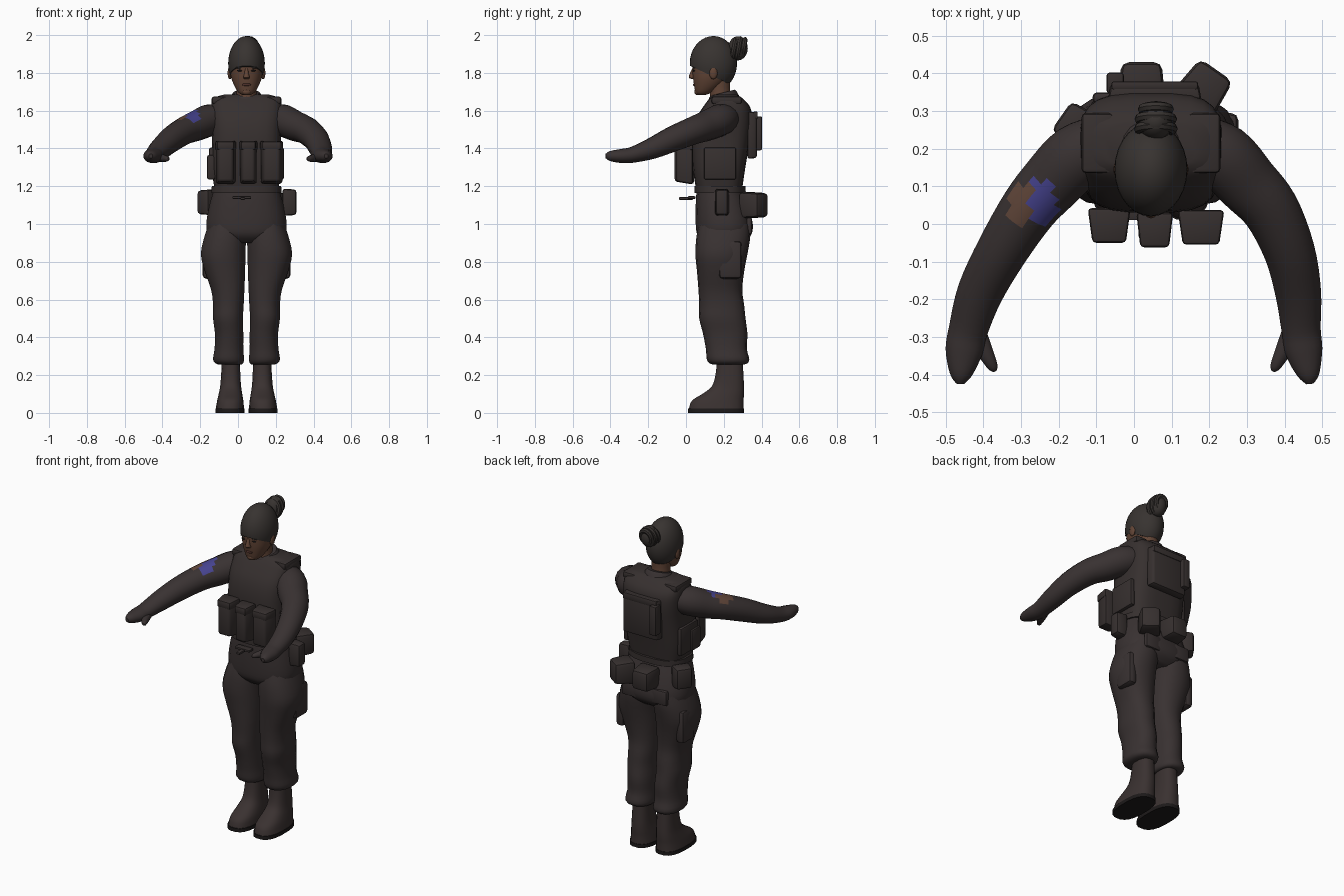
import bpy, bmesh, math
from mathutils import Vector, Matrix

cube = bpy.data.objects.get("Cube")
if cube:
    bpy.data.objects.remove(cube, do_unlink=True)

CX = 0.045  # body centre line


def material(name, r, g, b):
    m = bpy.data.materials.new(name)
    m.use_nodes = True
    m.diffuse_color = (r, g, b, 1)
    bsdf = m.node_tree.nodes["Principled BSDF"]
    bsdf.inputs["Base Color"].default_value = (r, g, b, 1)
    bsdf.inputs["Roughness"].default_value = 0.9
    return m


FABRIC = material("dark fabric", 0.040, 0.031, 0.031)
GEAR = material("dark webbing", 0.037, 0.029, 0.028)
KNIT = material("dark knit", 0.039, 0.033, 0.030)
BOOT = material("boot leather", 0.042, 0.031, 0.030)
SOLE = material("black rubber", 0.012, 0.010, 0.010)
SKIN = material("brown skin", 0.120, 0.058, 0.036)
LIP = material("dark lip", 0.075, 0.030, 0.024)
BLUE = material("patch blue", 0.060, 0.055, 0.270)
TAN = material("patch brown", 0.120, 0.062, 0.042)


def finish(name, bm, *mats, angle=40):
    bmesh.ops.recalc_face_normals(bm, faces=bm.faces)
    mesh = bpy.data.meshes.new(name)
    bm.to_mesh(mesh)
    bm.free()
    ob = bpy.data.objects.new(name, mesh)
    bpy.context.collection.objects.link(ob)
    for m in mats:
        mesh.materials.append(m)
    bpy.ops.object.select_all(action='DESELECT')
    ob.select_set(True)
    bpy.context.view_layer.objects.active = ob
    bpy.ops.object.shade_smooth_by_angle(angle=math.radians(angle))
    return ob


def smooth_rings(rings, steps):
    """Catmull-Rom interpolation of whole ring tuples."""
    out = []
    pts = [Vector(r) for r in rings]
    for i in range(len(pts) - 1):
        p0, p1, p2 = pts[max(i - 1, 0)], pts[i], pts[i + 1]
        p3 = pts[min(i + 2, len(pts) - 1)]
        for k in range(steps):
            t = k / steps
            out.append(p1 + (p2 - p0) * (t / 2)
                       + (2 * p0 - 5 * p1 + 4 * p2 - p3) * (t * t / 2)
                       + (3 * p1 - p0 - 3 * p2 + p3) * (t ** 3 / 2))
    return out + [pts[-1]]


def loft(name, rings, *mats, n=16, power=2.0, steps=3, limb=False, tilt=0, rule=None):
    """Skin rings of (x, y, z, half width, half depth), level or across a limb path."""
    bm = bmesh.new()
    rings = smooth_rings(rings, steps)
    loops = []
    for i, r in enumerate(rings):
        c, u, v = Vector(r[:3]), Vector((1, 0, 0)), Vector((0, 1, 0))
        if limb:
            a, b = rings[max(i - 1, 0)], rings[min(i + 1, len(rings) - 1)]
            t = (Vector(b[:3]) - Vector(a[:3])).normalized()
            u = t.cross(Vector((0, 0, 1))).normalized()
            v = u.cross(t)
        loop = []
        for k in range(n):
            ang = 2 * math.pi * (k + 0.5) / n
            p, q = (math.copysign(abs(f) ** (2 / power), f)
                    for f in (math.cos(ang), math.sin(ang)))
            co = c + u * max(r[3], 0.003) * p + v * max(r[4], 0.003) * q
            co.z += tilt * (co.y - c.y)
            loop.append(bm.verts.new(co))
        loops.append(loop)
    for a, b in zip(loops, loops[1:]):
        for k in range(n):
            bm.faces.new((a[k], a[(k + 1) % n], b[(k + 1) % n], b[k]))
    bm.faces.new(loops[0])
    bm.faces.new(loops[-1])
    bmesh.ops.recalc_face_normals(bm, faces=bm.faces)
    if rule:
        for f in bm.faces:
            f.material_index = rule(f)
    return finish(name, bm, *mats)


def body(name, rows, *mats, side=0, **kw):
    """Level loft from rows of (z, inner x, outer x, front y, back y)."""
    rings = []
    for z, xi, xo, y0, y1 in rows:
        cx = CX + side * (xi + xo) / 2
        w = (xo - xi) / 2 if side else xo
        rings.append((cx, (y0 + y1) / 2, z, w, (y1 - y0) / 2))
    return loft(name, rings, *mats, **kw)


def pouch(name, centre, size, mat=GEAR, turn=0, taper=1.0, bevel=0.012):
    """Bevelled box whose outer (local -y) side narrows by taper."""
    bm = bmesh.new()
    bmesh.ops.create_cube(bm, size=1)
    for v in bm.verts:
        if v.co.y < 0:
            v.co.x *= taper
            v.co.z *= 0.5 + taper / 2
    bmesh.ops.scale(bm, vec=size, verts=bm.verts)
    bmesh.ops.bevel(bm, geom=bm.edges[:], offset=bevel, segments=2, affect='EDGES', profile=0.5)
    bm.transform(Matrix.Translation(centre) @ Matrix.Rotation(math.radians(turn), 4, 'Z'))
    return finish(name, bm, mat)


def ball(name, centre, radii, mat, cut=None, seg=20):
    bm = bmesh.new()
    bmesh.ops.create_uvsphere(bm, u_segments=seg, v_segments=seg * 2 // 3, radius=1)
    bm.transform(Matrix.Translation(centre) @ Matrix.Diagonal((*radii, 1)))
    if cut:
        res = bmesh.ops.bisect_plane(bm, geom=bm.verts[:] + bm.edges[:] + bm.faces[:],
                                     plane_co=cut[0], plane_no=cut[1], clear_inner=True)
        bmesh.ops.holes_fill(bm, edges=[e for e in bm.edges if e.is_boundary])
    return finish(name, bm, mat)


# Torso armour, pelvis, belt
body("vest", [(1.20, 0, .172, .05, .30), (1.30, 0, .186, .035, .315), (1.45, 0, .184, .03, .34),
              (1.55, 0, .188, .05, .35), (1.62, 0, .188, .09, .34), (1.665, 0, .178, .125, .30),
              (1.685, 0, .12, .15, .27)], GEAR, power=3.4, n=24)
body("pelvis", [(1.23, 0, .165, .07, .29), (1.17, 0, .178, .055, .305), (1.10, 0, .198, .05, .33),
                (1.0, 0, .215, .05, .355), (.94, 0, .20, .06, .345), (.90, 0, .12, .10, .30)],
     FABRIC, power=2.5, n=20)
body("belt", [(1.165, 0, .187, .045, .315), (1.20, 0, .185, .045, .315)], GEAR,
     power=2.6, n=24, steps=1)
body("collar", [(1.64, 0, .10, .12, .29), (1.68, 0, .08, .12, .27), (1.695, 0, .07, .13, .26)],
     FABRIC, tilt=.25, n=18)

# Front magazine pouches with flaps
for name, x, w, y in (("right", -.066, .108, -.003), ("middle", .055, .092, -.015),
                      ("left", .178, .118, -.008)):
    pouch(name + "_magazine_pouch", (x, y, 1.32), (w, .09, .22), taper=.72, bevel=.014)
    pouch(name + "_pouch_flap", (x, y - .001, 1.415), (w + .006, .092, .05), taper=.78, bevel=.01)

# Side panels, shoulder pads
for s, side in ((-1, "right"), (1, "left")):
    pouch(side + "_side_panel", (CX + s * .183, .18, 1.32), (.03, .17, .17), bevel=.01)
    pouch(side + "_shoulder_pad", (CX + s * .142, .215, 1.655), (.085, .16, .04), bevel=.012)
pouch("right_utility_pouch", (-.142, .13, 1.30), (.045, .09, .13))

# Back plate, flap and radio
pouch("back_plate", (.055, .35, 1.47), (.25, .05, .25), turn=180, taper=.93)
pouch("back_flap", (.055, .368, 1.575), (.23, .022, .04), bevel=.006)
pouch("radio", (-.05, .375, 1.48), (.046, .055, .18), bevel=.008)

# Belt equipment
pouch("back_belt_pouch", (.02, .37, 1.10), (.13, .12, .13), turn=180, taper=.82, bevel=.02)
pouch("back_left_belt_pouch", (.185, .36, 1.10), (.13, .12, .14), turn=145, taper=.82, bevel=.02)
pouch("left_belt_pouch", (.272, .19, 1.115), (.075, .075, .145), turn=90, taper=.85, bevel=.015)
pouch("right_belt_pouch", (-.16, .265, 1.115), (.11, .08, .135), turn=-125, taper=.85, bevel=.016)
pouch("buckle", (.02, .03, 1.14), (.10, .04, .014), bevel=.004)
pouch("buckle_tool", (.025, 0, 1.135), (.025, .075, .014), bevel=.004)

# Trousers and boots
for s, side in ((-1, "right"), (1, "left")):
    body(side + "_trouser_leg",
         [(1.0, .01, .20, .07, .34), (.93, .002, .225, .055, .34), (.84, .004, .243, .05, .325),
          (.75, .006, .222, .058, .308), (.65, .01, .188, .066, .298), (.57, .014, .178, .07, .308),
          (.50, .018, .178, .07, .315), (.42, .016, .168, .09, .325), (.34, .016, .17, .105, .322),
          (.285, .012, .178, .11, .335), (.262, .018, .165, .125, .325), (.255, .03, .14, .15, .30)],
         FABRIC, side=s, power=2.3, n=18)
    pouch(side + "_cargo_pocket", (CX + s * .205, .235, .81), (.055, .12, .20), FABRIC, bevel=.02)
    pouch(side + "_hip_pocket", (CX + s * .10, .335, .99), (.11, .03, .09), FABRIC, bevel=.012)
    body(side + "_boot",
         [(.29, .035, .13, .165, .30), (.20, .032, .135, .155, .305), (.14, .028, .14, .135, .308),
          (.10, .022, .148, .085, .308), (.065, .016, .156, .03, .306), (.02, .012, .164, .014, .306)],
         BOOT, side=s, power=2.5, n=20)
    body(side + "_sole", [(.022, .01, .166, .01, .308), (0, .01, .166, .01, .308)],
         SOLE, side=s, power=2.6, n=20, steps=1)


# Sleeves, gloved hands, thumbs and the sleeve patch
def patch_rule(f):
    c = f.calc_center_median()
    if f.normal.z > .55 and -.325 < c.x < -.205 and 0 < c.y < .11:
        return 1 if c.x > -.272 else 2
    return 0


HEIGHTS = (1.565, 1.55, 1.52, 1.495, 1.45, 1.40, 1.367, 1.36, 1.36, 1.36)
FORWARD = (.22, .18, .11, .04, -.07, -.18, -.28, -.34, -.40, -.425)
WIDTHS = (.075, .088, .084, .077, .069, .062, .053, .050, .030, .010)
DEPTHS = (.070, .084, .080, .073, .067, .056, .043, .038, .027, .012)
REACH = {"right": (-.07, -.15, -.22, -.28, -.35, -.408, -.44, -.452, -.46, -.462),
         "left": (.16, .235, .30, .362, .412, .436, .444, .452, .464, .467)}
for side, xs in REACH.items():
    loft(side + "_arm", list(zip(xs, FORWARD, HEIGHTS, WIDTHS, DEPTHS)), FABRIC, BLUE, TAN,
         limb=True, steps=4, n=16, rule=patch_rule if side == "right" else None)
    s = -1 if side == "right" else 1
    loft(side + "_thumb", [(s * .42, -.28, 1.352, .026, .022), (s * .395, -.34, 1.348, .022, .02),
                           (s * .375, -.38, 1.345, .014, .014), (s * .37, -.392, 1.345, .004, .005)],
         FABRIC, limb=True, n=10)

# Neck, head and face
body("neck", [(1.64, 0, .062, .125, .25), (1.70, 0, .054, .125, .235), (1.77, 0, .056, .12, .235)], SKIN)
body("head", [(1.683, 0, .022, .065, .10), (1.695, 0, .042, .05, .135), (1.73, 0, .064, .043, .185),
              (1.77, 0, .08, .037, .225), (1.81, 0, .087, .034, .25), (1.86, 0, .089, .034, .255),
              (1.90, 0, .08, .05, .24)], SKIN, n=24, power=2.2)
loft("nose", [(CX, .040, 1.822, .008, .008), (CX, .034, 1.795, .012, .014),
              (CX, .032, 1.776, .018, .017), (CX, .038, 1.767, .012, .008)], SKIN, n=10)
ball("mouth", (CX, .046, 1.738), (.024, .009, .008), LIP, seg=12)
ball("chin", (CX, .062, 1.70), (.026, .018, .018), SKIN, seg=12)
for s, side in ((-1, "right"), (1, "left")):
    ball(side + "_ear", (CX + s * .088, .145, 1.80), (.012, .022, .034), SKIN, seg=12)
    ball(side + "_eye", (CX + s * .035, .042, 1.812), (.015, .006, .005), SOLE, seg=12)
    ball(side + "_eyebrow", (CX + s * .037, .042, 1.828), (.02, .006, .004), KNIT, seg=12)

# Knitted cap cut along a slanted rim, with a hair bun behind
ball("cap", (CX, .145, 1.85), (.097, .125, .145), KNIT,
     cut=((CX, .02, 1.838), (0, .42, .91)), seg=28)
ball("bun", (.058, .275, 1.93), (.048, .052, .064), KNIT, seg=16)
for i, (dy, size) in enumerate(((-.022, .052), (.004, .05), (.03, .04))):
    bpy.ops.mesh.primitive_torus_add(location=(.058, .275 + dy, 1.93 + dy * .2), major_segments=20,
                                     minor_segments=8, major_radius=size * .85, minor_radius=.014,
                                     rotation=(math.radians(80), 0, 0))
    coil = bpy.context.object
    coil.name = "bun_coil_%d" % (i + 1)
    coil.scale.y = 1.15
    coil.data.materials.append(KNIT)
    bpy.ops.object.shade_smooth_by_angle(angle=math.radians(40))
